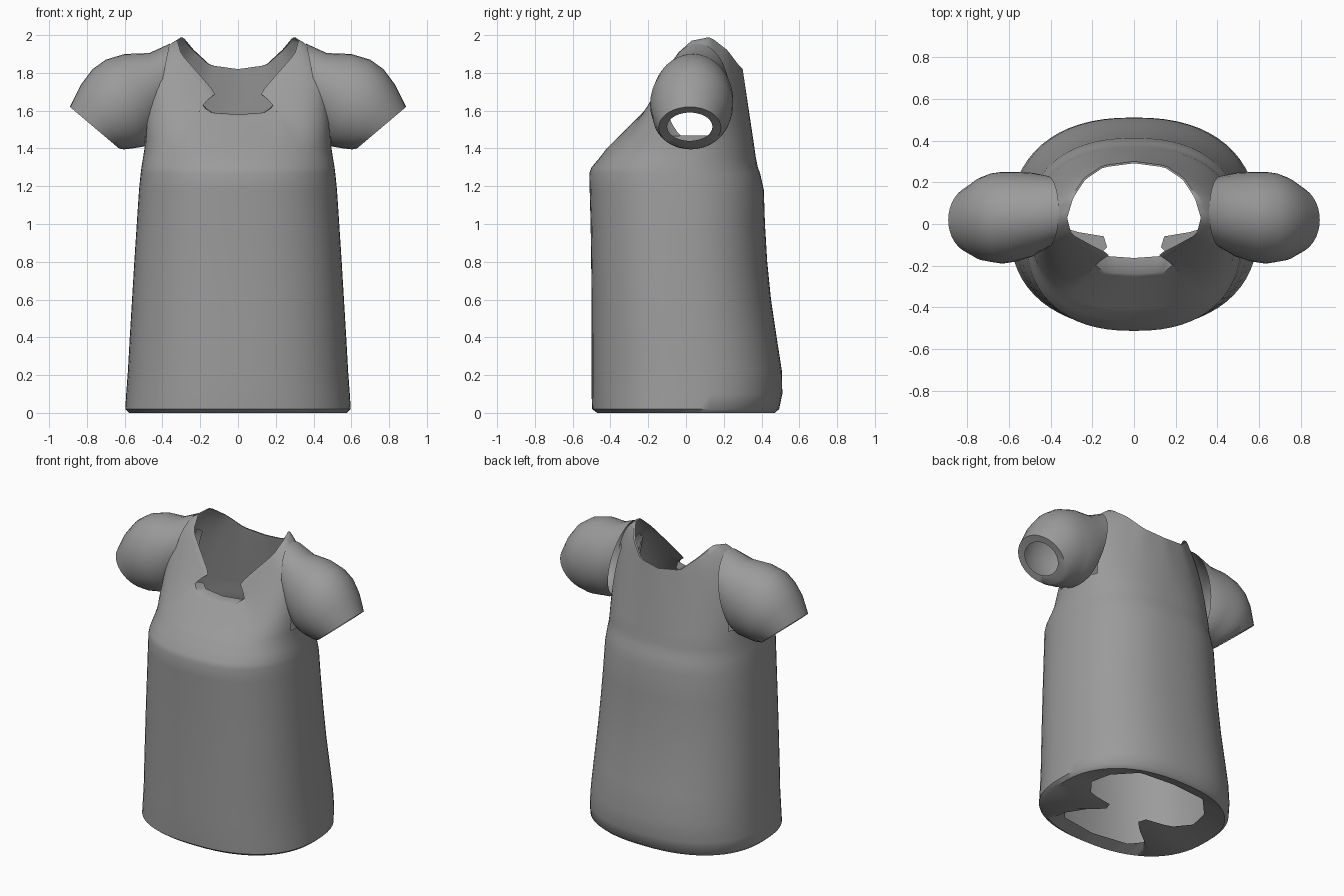
import bpy, bmesh, math
from math import cos, sin, pi
from mathutils import Vector

cube = bpy.data.objects.get("Cube")
if cube:
    bpy.data.objects.remove(cube)

cloth = bpy.data.materials.new("grey cloth")
cloth.use_nodes = True
grey = (0.33, 0.33, 0.33, 1)
cloth.diffuse_color = grey
cloth.node_tree.nodes["Principled BSDF"].inputs["Base Color"].default_value = grey

N = 64


def loft(name, rings, skip=None):
    """Skin a list of closed rings; skip(center) drops faces."""
    bm = bmesh.new()
    rows = [[bm.verts.new(p) for p in ring] for ring in rings]
    for a, b in zip(rows, rows[1:]):
        for i in range(len(a)):
            j = (i + 1) % len(a)
            bm.faces.new((a[i], a[j], b[j], b[i]))
    if skip:
        holes = [f for f in bm.faces if skip(f.calc_center_median())]
        bmesh.ops.delete(bm, geom=holes, context='FACES')
    bm.normal_update()
    mesh = bpy.data.meshes.new(name)
    bm.to_mesh(mesh)
    bm.free()
    obj = bpy.data.objects.new(name, mesh)
    bpy.context.collection.objects.link(obj)
    mesh.materials.append(cloth)
    bpy.ops.object.select_all(action='DESELECT')
    obj.select_set(True)
    bpy.context.view_layer.objects.active = obj
    bpy.ops.object.shade_smooth_by_angle(angle=math.radians(50))
    return obj


def body_ring(z, width, front, back):
    """Rounded, slightly boxy section running counterclockwise from +x."""
    ring = []
    for i in range(N):
        t = 2 * pi * i / N
        c, s = cos(t), sin(t)
        x = math.copysign(abs(c) ** 0.85, c) * width
        y = math.copysign(abs(s) ** 0.85, s)
        mid, half = (front + back) / 2, (back - front) / 2
        ring.append(Vector((x, mid + y * half, z)))
    return ring


def outline(half):
    """Mirror a back-to-front half outline; resample quarters to match a body ring."""
    # the widest point (largest x) sits at the +x side of the ring
    wide = max(range(len(half)), key=lambda k: half[k][0])

    def sample(points, n):
        pts = [Vector(p) for p in points]
        lengths = [(b - a).length for a, b in zip(pts, pts[1:])]
        out = []
        for k in range(n + 1):
            d = sum(lengths) * k / n
            for a, b, l in zip(pts, pts[1:], lengths):
                if d <= l + 1e-6:
                    out.append(a.lerp(b, min(d / l, 1)))
                    break
                d -= l
        return out

    q = N // 4
    back = sample(half[:wide + 1], q)[::-1]       # side to back
    front = sample(half[wide:], q)                # side to front
    flip = lambda p: Vector((-p.x, p.y, p.z))
    left_back = [flip(p) for p in back[::-1]]
    left_front = [flip(p) for p in front]
    return back + left_back[1:] + left_front[1:] + front[::-1][1:-1]


# Skirt and waist sections: height, half width, front, back
sections = [(0.0, 0.575, -0.47, 0.47), (0.02, 0.597, -0.497, 0.493),
            (0.1, 0.592, -0.5, 0.51), (0.22, 0.583, -0.5, 0.508),
            (0.4, 0.573, -0.5, 0.48), (0.6, 0.561, -0.5, 0.45),
            (0.8, 0.549, -0.502, 0.43), (1.0, 0.536, -0.505, 0.418),
            (1.18, 0.524, -0.51, 0.412), (1.27, 0.515, -0.512, 0.392),
            (1.30, 0.511, -0.5, 0.38), (1.35, 0.503, -0.458, 0.37),
            (1.4, 0.495, -0.42, 0.363)]
body = [body_ring(*s) for s in sections]

# Turned-under hem with a pinched opening
hem_hole = outline([(0, 0.38, 0.03), (0.25, 0.36, 0.03), (0.38, 0.22, 0.03),
                    (0.41, 0.08, 0.03), (0.32, -0.03, 0.03), (0.14, -0.06, 0.03),
                    (0.12, -0.1, 0.03), (0.2, -0.19, 0.03), (0.33, -0.26, 0.03),
                    (0.26, -0.36, 0.03), (0, -0.4, 0.03)])

# Neckline: low scooped front with notches, raised shoulders, shallow back
neck = outline([(0, 0.3, 1.82), (0.15, 0.28, 1.84), (0.24, 0.22, 1.92),
                (0.3, 0.13, 1.99), (0.33, 0.03, 1.97), (0.31, -0.05, 1.9),
                (0.2, -0.11, 1.78), (0.12, -0.15, 1.69), (0.2, -0.19, 1.63),
                (0.14, -0.23, 1.59), (0, -0.24, 1.58)])

# Bodice curves from the chest up to the neckline, standing tall at the shoulders
bodice = []
STEPS = 14
for k in range(1, STEPS + 1):
    u = k / STEPS
    ring = []
    for i, (p, q) in enumerate(zip(body[-1], neck)):
        side = cos(2 * pi * i / N) ** 2
        tall = Vector((p.x, p.y * 0.75, q.z - 0.08))
        ctrl = p.lerp(q, 0.5).lerp(tall, side)
        ring.append(p * (1 - u) ** 2 + ctrl * 2 * u * (1 - u) + q * u * u)
    bodice.append(ring)

# Small lip folded inward at the neckline
lip = [p + Vector((0, 0.07 if p.y < -0.2 else 0, 0)) - Vector((p.x, p.y, 0)) * 0.03
       for p in neck]


def armhole(c):
    return abs(c.x) > 0.38 and 1.46 < c.z < 1.8 and abs(c.y - 0.03) < 0.14


loft("dress_body", [hem_hole] + body + bodice + [lip], armhole)

# Puffed sleeve sections: top x, top z, bottom x, bottom z, y centre, y half width
puffs = [(0.36, 1.955, 0.47, 1.43, 0.06, 0.17), (0.47, 1.905, 0.5, 1.41, 0.045, 0.2),
         (0.6, 1.9, 0.53, 1.405, 0.035, 0.215), (0.7, 1.87, 0.56, 1.4, 0.03, 0.22),
         (0.77, 1.82, 0.585, 1.397, 0.03, 0.213), (0.83, 1.74, 0.605, 1.395, 0.025, 0.2),
         (0.89, 1.62, 0.63, 1.4, 0.02, 0.165), (0.85, 1.59, 0.675, 1.44, 0.02, 0.12)]


def sleeve(name, sign):
    rings = []
    for tx, tz, bx, bz, yc, hw in puffs:
        ring = []
        for i in range(36):
            t = 2 * pi * i / 36
            h = (1 + cos(t)) / 2
            ring.append((sign * (bx + (tx - bx) * h), yc - sign * hw * sin(t),
                         bz + (tz - bz) * h))
        rings.append(ring)
    return loft(name, rings)


sleeve("left_sleeve", 1)
sleeve("right_sleeve", -1)
